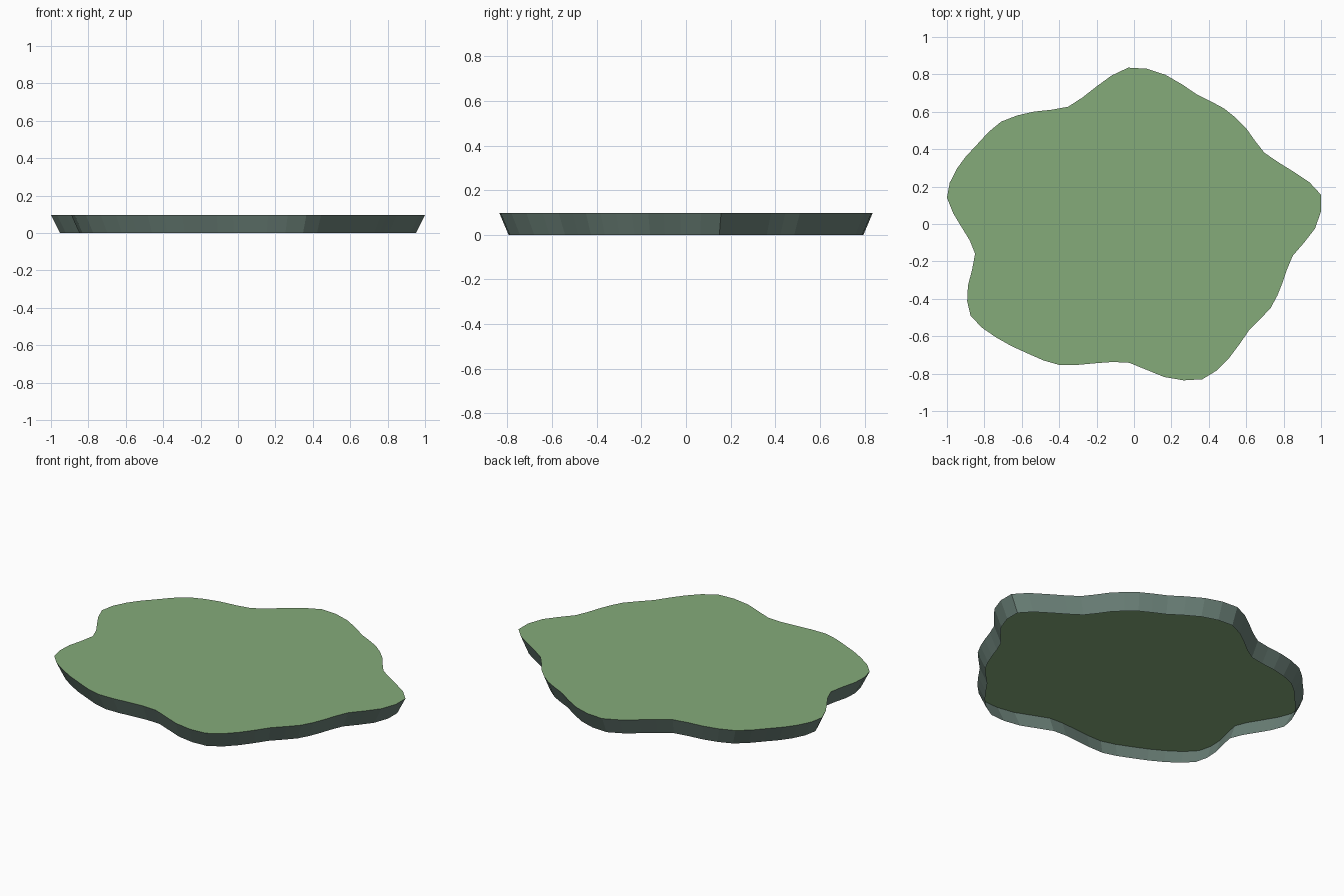
import bpy, bmesh
from mathutils import Vector

if "Cube" in bpy.data.objects:
    bpy.data.objects.remove(bpy.data.objects["Cube"])

HEIGHT = 0.097
BASE_SCALE = 0.951
HALF_X, HALF_Y = 1.0, 0.836

# Every second point of the wavy outline, clockwise seen from above
CONTROL = [
    (.997, .166), (.965, -.016), (.847, -.16), (.792, -.305),
    (.729, -.439), (.612, -.561), (.508, -.706), (.364, -.821),
    (.16, -.809), (-.027, -.733), (-.203, -.735), (-.398, -.745),
    (-.567, -.684), (-.735, -.599), (-.874, -.481), (-.888, -.321),
    (-.85, -.15), (-.92, -.011), (-1.0, .15), (-.947, .305),
    (-.84, .433), (-.711, .556), (-.535, .61), (-.353, .636),
    (-.203, .743), (-.032, .845), (.166, .807), (.337, .70),
    (.481, .626), (.599, .519), (.695, .39), (.85, .289),
]


def smooth_outline(points):
    """Insert a Catmull-Rom midpoint between neighbouring points."""
    pts = [Vector(p) for p in points]
    n = len(pts)
    out = []
    for i in range(n):
        a, b, c, d = pts[i - 1], pts[i], pts[(i + 1) % n], pts[(i + 2) % n]
        out += [b, (9 * (b + c) - a - d) / 16]
    return out[::-1]  # counter-clockwise


def fit(values, half):
    """Centre the values on zero and stretch them to +-half."""
    lo, hi = min(values), max(values)
    return [(2 * v - lo - hi) / (hi - lo) * half for v in values]


def material(name, color):
    mat = bpy.data.materials.new(name)
    mat.diffuse_color = (*color, 1)
    mat.use_nodes = True
    mat.node_tree.nodes["Principled BSDF"].inputs["Base Color"].default_value = mat.diffuse_color
    return mat


# Slab: flat top with a rim tapering inwards, open underneath
curve = smooth_outline(CONTROL)
outline = list(zip(fit([p.x for p in curve], HALF_X),
                   fit([p.y for p in curve], HALF_Y)))
bm = bmesh.new()
top = [bm.verts.new((x, y, HEIGHT)) for x, y in outline]
base = [bm.verts.new((x * BASE_SCALE, y * BASE_SCALE, 0)) for x, y in outline]
bm.faces.new(top)
for i in range(len(outline)):
    j = (i + 1) % len(outline)
    side = bm.faces.new((base[i], base[j], top[j], top[i]))
    side.material_index = 1

mesh = bpy.data.meshes.new("ground_slab")
bm.to_mesh(mesh)
bm.free()

# Grassy top and stony rim
mesh.materials.append(material("grass", (0.235, 0.41, 0.195)))
mesh.materials.append(material("stone_rim", (0.145, 0.215, 0.185)))

slab = bpy.data.objects.new("ground_slab", mesh)
bpy.context.collection.objects.link(slab)
